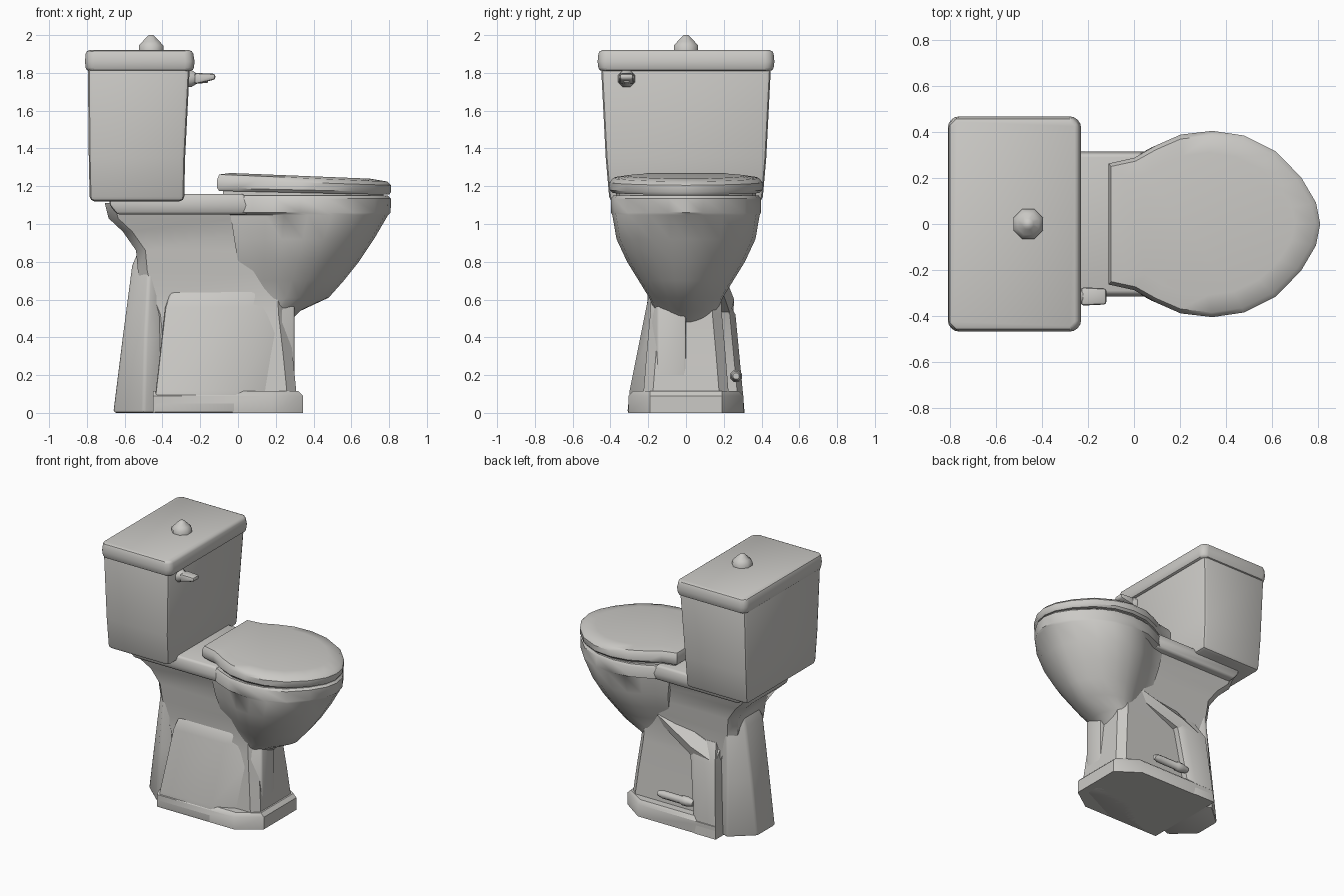
import bpy, bmesh, math

if "Cube" in bpy.data.objects:
    bpy.data.objects.remove(bpy.data.objects["Cube"])

china = bpy.data.materials.new("warm grey ceramic")
china.diffuse_color = (0.6, 0.59, 0.565, 1)
china.use_nodes = True
china.node_tree.nodes["Principled BSDF"].inputs["Base Color"].default_value = china.diffuse_color


def loft(name, rings, bevel=0.0, segs=2, smooth=40):
    """Skin a stack of equal-sized point rings, cap the ends, round sharp edges."""
    bm = bmesh.new()
    rows = [[bm.verts.new(p) for p in r] for r in rings]
    n = len(rows[0])
    for a, b in zip(rows, rows[1:]):
        for i in range(n):
            j = (i + 1) % n
            bm.faces.new((a[i], a[j], b[j], b[i]))
    bm.faces.new(rows[0][::-1])
    bm.faces.new(rows[-1])
    bmesh.ops.recalc_face_normals(bm, faces=bm.faces)
    if bevel:
        edges = [e for e in bm.edges if e.calc_face_angle(0) > math.radians(30)]
        bmesh.ops.bevel(bm, geom=edges, offset=bevel, segments=segs, profile=0.5,
                        affect='EDGES', clamp_overlap=True)
    me = bpy.data.meshes.new(name)
    bm.to_mesh(me)
    bm.free()
    me.materials.append(china)
    ob = bpy.data.objects.new(name, me)
    bpy.context.collection.objects.link(ob)
    bpy.ops.object.select_all(action='DESELECT')
    ob.select_set(True)
    bpy.context.view_layer.objects.active = ob
    bpy.ops.object.shade_smooth_by_angle(angle=math.radians(smooth))
    return ob


def rect(z, x0, x1, w, c=0.0):
    """Horizontal ring: rectangle of half width w, corners cut by c."""
    if not c:
        return [(x0, -w, z), (x1, -w, z), (x1, w, z), (x0, w, z)]
    return [(x0 + c, -w, z), (x1 - c, -w, z), (x1, -w + c, z), (x1, w - c, z),
            (x1 - c, w, z), (x0 + c, w, z), (x0, w - c, z), (x0, -w + c, z)]


# half outline of the seat, 0..1 along its length and 0..1 of its half width
HALF = [(0, .65), (.12, .71), (.22, .84), (.34, .96), (.49, 1), (.64, .95),
        (.79, .78), (.91, .5), (.98, .23)]


def seat_ring(z0, z1, xb, xf, w):
    """Seat-shaped ring, height z0 at the back to z1 at the front."""
    pts = [(t, -y) for t, y in HALF] + [(1, 0)] + [(t, y) for t, y in HALF[::-1]]
    return [(xb + t * (xf - xb), y * w, z0 + t * (z1 - z0)) for t, y in pts]


def lathe(name, origin, axis, profile, n=8):
    rings = []
    for h, r in profile:
        ring = []
        for i in range(n):
            a = 2 * math.pi * (i + .5) / n
            u, v = r * math.cos(a), r * math.sin(a)
            p = (u, v, h) if axis == 'z' else (h, u, v)
            ring.append(tuple(o + q for o, q in zip(origin, p)))
        rings.append(ring)
    return loft(name, rings, smooth=50)


# tank, lid and knob
loft("tank", [rect(1.12, -.785, -.285, .405), rect(1.35, -.79, -.28, .425),
              rect(1.84, -.795, -.255, .45)], .025)
loft("tank_lid", [rect(1.81, -.805, -.235, .462, .03), rect(1.86, -.81, -.23, .468, .03),
                  rect(1.92, -.805, -.24, .462, .03)], .018)
lathe("lid_knob", (-.46, 0, 0), 'z',
      [(1.91, .07), (1.945, .07), (1.965, .05), (1.99, .025), (2.0, .012)])

# flush handle
lathe("handle_stub", (0, -.315, 1.77), 'x',
      [(-.28, .05), (-.245, .048), (-.22, .03), (-.16, .024)])
loft("handle_lever", [
    [(-.23, -.355, z0), (-.12, -.35, z1), (-.12, -.28, z1), (-.23, -.275, z0)]
    for z0, z1 in ((1.74, 1.765), (1.8, 1.795))], .012)

# seat lid and the thin seat ring beneath
loft("seat_lid", [seat_ring(1.175, 1.155, -.10, .80, .39),
                  seat_ring(1.19, 1.17, -.11, .81, .405),
                  seat_ring(1.235, 1.205, -.11, .81, .405),
                  seat_ring(1.262, 1.225, -.10, .79, .385),
                  seat_ring(1.27, 1.24, -.04, .70, .31)])
loft("seat_ring", [seat_ring(1.14, 1.14, -.08, .77, .37),
                   seat_ring(1.18, 1.165, -.08, .77, .37)])

# bowl and rim
bowl = [(1.15, -.12, .795, .385), (1.135, -.13, .81, .397), (1.06, -.13, .808, .397),
        (1.048, -.04, .795, .39), (.92, -.02, .72, .368), (.8, .0, .64, .312),
        (.7, .02, .56, .25), (.61, .04, .48, .195), (.54, .06, .33, .165),
        (.46, .08, .25, .14)]
loft("bowl", [seat_ring(z, z, xb, xf, w) for z, xb, xf, w in bowl])

# rear deck under the tank
loft("deck", [rect(1.05, -.64, .05, .305), rect(1.1, -.68, .06, .315),
              rect(1.16, -.68, .03, .305)], .015)

# pedestal core: stem, waist and flared neck
core = [(.05, -.45, .315, .23, .05), (.3, -.44, .29, .21, .05), (.52, -.46, .265, .19, .05),
        (.62, -.5, .26, .185, .05), (.75, -.53, .15, .2, .05), (.86, -.54, .1, .21, .05),
        (.96, -.61, .08, .22, .05), (1.03, -.685, .06, .25, .05), (1.11, -.705, .06, .27, .05)]
loft("pedestal_core", [rect(*r) for r in core])

# foot plate with cut front corners
def foot(z, d):
    f, w = .345 - d, .305 - d
    return [(-.45, -w, z), (.18, -w, z), (f, -.19, z), (f, .19, z), (.18, w, z), (-.45, w, z)]


loft("foot_plate", [foot(0, 0), foot(.09, 0), foot(.115, .025)])

# flat side panel on the -y side
panel = [(0, -.45, -.03, .31, .2), (.12, -.435, -.01, .298, .2), (.56, -.385, .03, .21, .2),
         (.63, -.36, .07, .195, .18), (.69, -.28, .08, .15, .14)]
loft("side_panel", [[(xb, 0, z), (xb, -w, z), (xm, -w, z), (xf + .1, -.15 if z < .6 else -.1, z),
                     (xf + .1, 0, z)] for z, xb, xm, w, xf in panel], .012)

# trapway on the +y side: upright leg and slanted arm
leg = [(0, -.46, -.24, .31), (.12, -.45, -.25, .3), (.52, -.42, -.2, .262), (.65, -.38, -.12, .19)]
loft("trapway_leg", [[(x0, 0, z), (x1, 0, z), (x1, w - .03, z), (x1 - .05, w, z), (x0, w, z)]
                     for z, x0, x1, w in leg])
arm = [(-.41, .45, .6, .25), (-.22, .52, .68, .255), (.1, .68, .8, .2)]
loft("trapway_arm", [[(x, 0, z0), (x, w - .02, z0), (x, w, (z0 + z1) / 2), (x, w - .06, z1),
                      (x, 0, z1)] for x, z0, z1, w in arm])

# rear buttress
back = [(0, -.66, .1, -.5, .24), (.4, -.61, .1, -.49, .22), (.78, -.56, .1, -.47, .2),
        (.92, -.5, .08, -.42, .16)]
loft("rear_buttress", [[(-.4, -w2 + .04, z), (-.4, w2 - .04, z), (x2, w2, z), (x1, w1, z),
                        (x1, -w1, z), (x2, -w2, z)] for z, x1, w1, x2, w2 in back], .015)

# water pipe on the +y side
lathe("water_pipe", (0, .265, .195), 'x',
      [(-.25, .022), (-.2, .034), (-.16, .034), (-.15, .028), (.0, .028), (.04, .018)])
